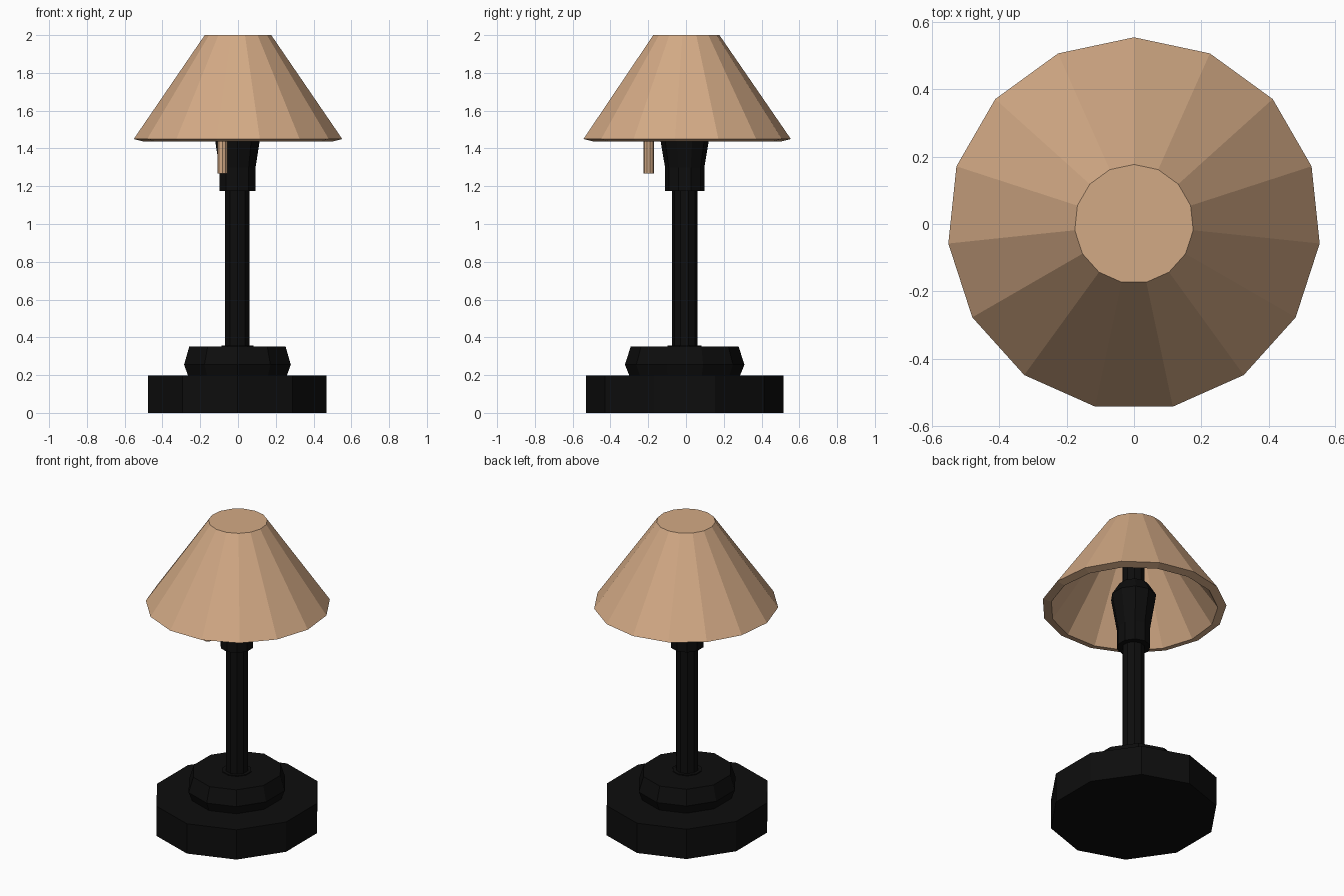
import bpy, math

if "Cube" in bpy.data.objects:
    bpy.data.objects.remove(bpy.data.objects["Cube"])


def material(name, rgb):
    m = bpy.data.materials.new(name)
    m.diffuse_color = (*rgb, 1)
    m.use_nodes = True
    m.node_tree.nodes["Principled BSDF"].inputs["Base Color"].default_value = m.diffuse_color
    return m


black = material("black_paint", (0.004, 0.004, 0.004))
tan = material("tan_fabric", (0.65, 0.40, 0.235))


def lathe(name, profile, sides, mat, centre=(0, 0), y_scale=1.0):
    """Flat-faced turned solid, capped at both profile ends, one corner facing +y."""
    verts, faces = [], []
    for r, z in profile:
        for i in range(sides):
            a = math.pi / 2 + i * math.tau / sides
            verts.append((centre[0] + r * math.cos(a),
                          centre[1] + r * y_scale * math.sin(a), z))
    for k in range(len(profile) - 1):
        for i in range(sides):
            j = (i + 1) % sides
            faces.append((k * sides + i, k * sides + j,
                          (k + 1) * sides + j, (k + 1) * sides + i))
    last = (len(profile) - 1) * sides
    faces.append(tuple(reversed(range(sides))))
    faces.append(tuple(range(last, last + sides)))
    mesh = bpy.data.meshes.new(name)
    mesh.from_pydata(verts, [], faces)
    mesh.materials.append(mat)
    ob = bpy.data.objects.new(name, mesh)
    bpy.context.collection.objects.link(ob)
    return ob


mid = (-0.003, -0.007)

# Stepped foot
lathe("base", [(0.497, 0), (0.497, 0.197)], 10, black, mid, 1.052)
lathe("base_step", [(0.272, 0.19), (0.297, 0.255), (0.268, 0.352)],
      10, black, mid, 1.065)
lathe("stem_collar", [(0.09, 0.33), (0.09, 0.357)], 10, black, mid)

# Stem and bulb socket
lathe("stem", [(0.068, 0.33), (0.068, 1.96)], 10, black, mid)
lathe("socket", [(0.101, 1.175), (0.101, 1.30), (0.137, 1.52), (0.09, 1.60)],
      10, black, mid, 1.03)

# Hollow shade: inner ceiling, inner wall, rim, outer wall, top
lathe("shade", [(0.15, 1.95), (0.503, 1.437), (0.555, 1.45), (0.177, 2.0)],
      15, tan)

# Pull cord
lathe("pull_cord", [(0.028, 1.268), (0.028, 1.60)], 10, tan, (-0.083, -0.198))
